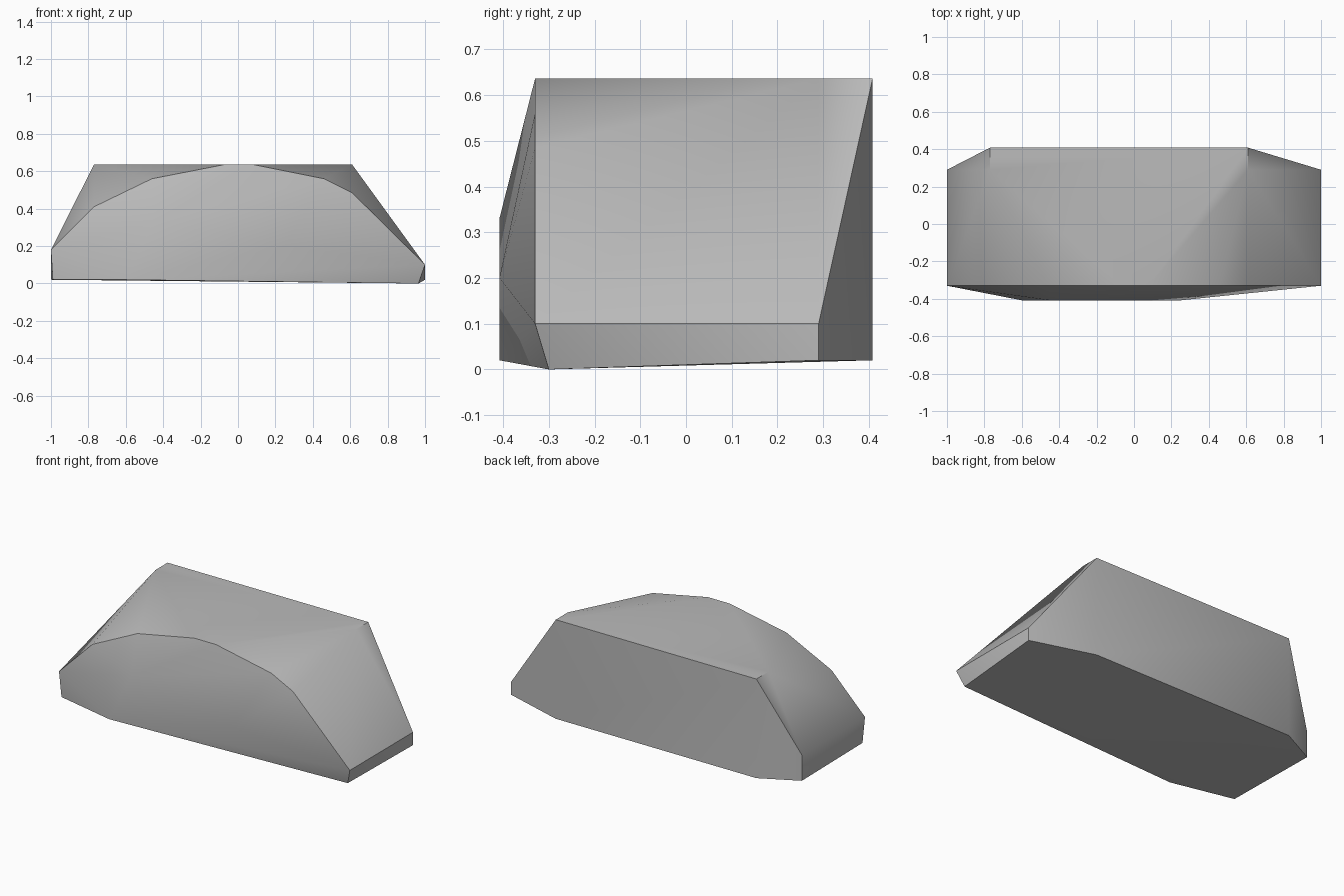
import bpy, bmesh, math

cube = bpy.data.objects.get("Cube")
if cube:
    bpy.data.objects.remove(cube, do_unlink=True)

stone = bpy.data.materials.new("stone grey")
stone.use_nodes = True
color = (0.5, 0.5, 0.5, 1)
stone.diffuse_color = color
stone.node_tree.nodes["Principled BSDF"].inputs["Base Color"].default_value = color

FRONT, BULGE, SIDE_BACK, BACK = -0.33, -0.408, 0.29, 0.408
TOP, BASE = 0.636, 0.02

# Arched front rim, x and z
arch = [(-1, 0.18), (-0.77, 0.41), (-0.46, 0.56), (-0.07, TOP),
        (0.08, TOP), (0.46, 0.56), (0.61, 0.485), (1, 0.10)]
points = [(x, FRONT, z) for x, z in arch]

# Flat back, roof corners and end walls
for ridge_x, end_x, end_z in ((-0.77, -1, 0.18), (0.61, 1, 0.10)):
    points += [(ridge_x, BACK, TOP), (ridge_x, BACK, BASE), (ridge_x, SIDE_BACK, TOP),
               (end_x, SIDE_BACK, end_z), (end_x, SIDE_BACK, BASE)]

# Bulging front face and lower front corners
points += [(-0.6, BULGE, BASE), (-0.45, BULGE, 0.33), (0.25, BULGE, 0.20),
           (-0.99, -0.32, BASE), (0.965, -0.30, 0)]

# Wrap the chiselled block around its corners
bm = bmesh.new()
for p in points:
    bm.verts.new(p)
bmesh.ops.convex_hull(bm, input=bm.verts)
bmesh.ops.dissolve_limit(bm, angle_limit=math.radians(0.5), verts=bm.verts, edges=bm.edges)
bmesh.ops.recalc_face_normals(bm, faces=bm.faces)
mesh = bpy.data.meshes.new("rock")
bm.to_mesh(mesh)
bm.free()
mesh.materials.append(stone)
rock = bpy.data.objects.new("rock", mesh)
bpy.context.collection.objects.link(rock)

# Soft shading with crisp chiselled edges
bpy.ops.object.select_all(action='DESELECT')
rock.select_set(True)
bpy.context.view_layer.objects.active = rock
bpy.ops.object.shade_smooth_by_angle(angle=math.radians(30))
